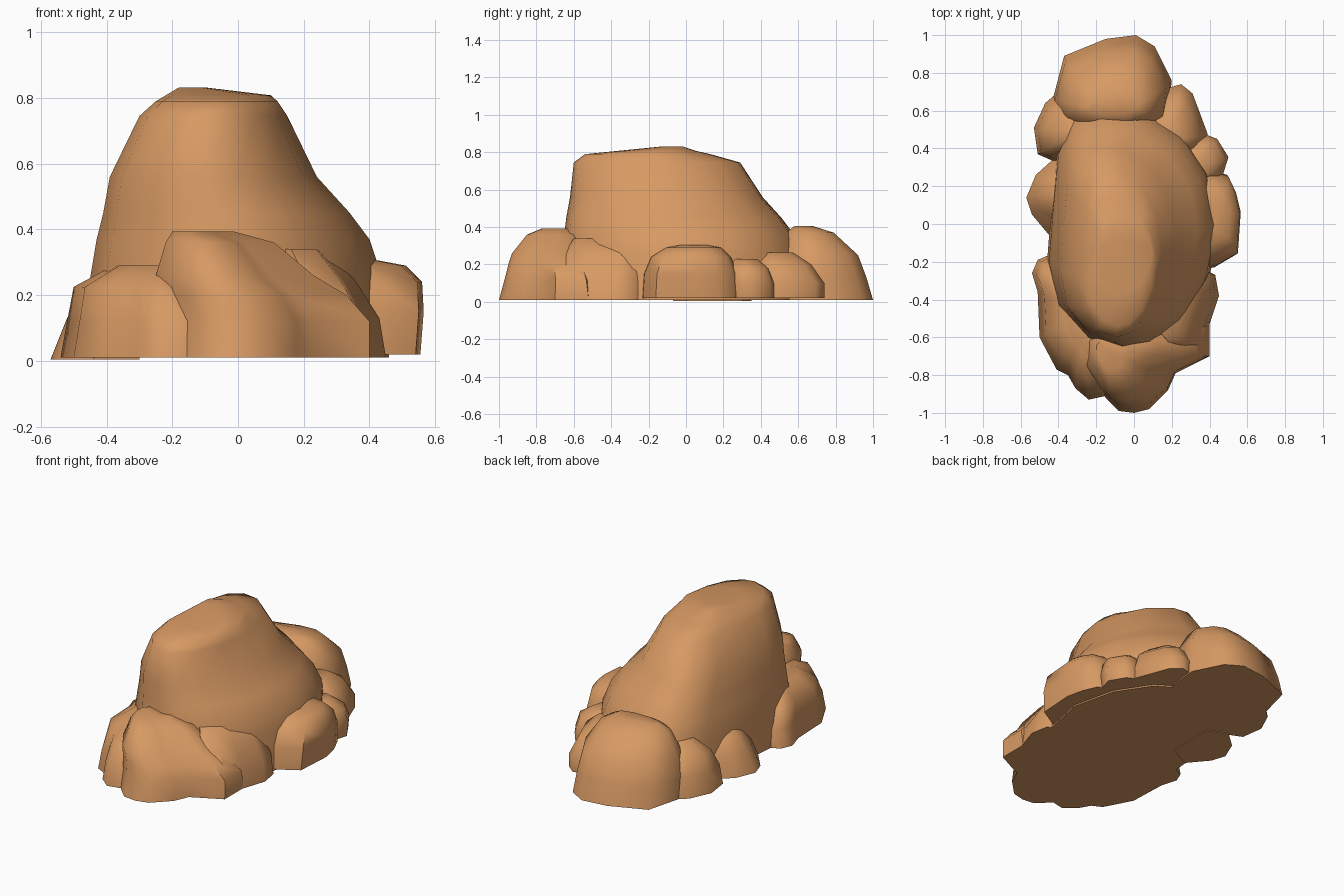
import bpy, bmesh, math

stone = bpy.data.materials.new("warm sandstone")
stone.diffuse_color = (0.68, 0.32, 0.125, 1)


def rock(name, outline, layers):
    """Loft a plan outline through layers of (z, x min, x max, y min, y max)."""
    xs, ys = [p[0] for p in outline], [p[1] for p in outline]
    ax, ay = min(xs), min(ys)
    w, d = max(xs) - ax, max(ys) - ay
    bm = bmesh.new()
    rings = []
    for z, x0, x1, y0, y1 in layers:
        rings.append([bm.verts.new((x0 + (x - ax) / w * (x1 - x0),
                                    y0 + (y - ay) / d * (y1 - y0), z)) for x, y in outline])
    n = len(outline)
    for lo, hi in zip(rings, rings[1:]):
        for i in range(n):
            j = (i + 1) % n
            bm.faces.new((lo[i], lo[j], hi[j], hi[i]))
    bm.faces.new(rings[0][::-1])
    bm.faces.new(rings[-1])
    bmesh.ops.recalc_face_normals(bm, faces=bm.faces)
    me = bpy.data.meshes.new(name)
    bm.to_mesh(me)
    bm.free()
    me.materials.append(stone)
    ob = bpy.data.objects.new(name, me)
    bpy.context.collection.objects.link(ob)
    bpy.ops.object.select_all(action='DESELECT')
    ob.select_set(True)
    bpy.context.view_layer.objects.active = ob
    bpy.ops.object.shade_smooth_by_angle(angle=math.radians(55))


# Tall central boulder
rock("main_boulder",
     [(-.32, .53), (-.40, .35), (-.43, .05), (-.45, -.2), (-.40, -.42), (-.24, -.59),
      (-.05, -.65), (.1, -.62), (.26, -.5), (.38, -.28), (.44, 0), (.38, .25),
      (.25, .44), (.02, .58), (-.18, .6)],
     [(.01, -.46, .46, -.68, .66), (.25, -.45, .44, -.67, .63), (.37, -.43, .40, -.65, .57),
      (.45, -.41, .34, -.64, .51), (.56, -.39, .24, -.62, .41), (.745, -.30, .15, -.60, .29),
      (.79, -.25, .12, -.54, .13), (.808, -.22, .10, -.36, .05), (.832, -.18, -.10, -.12, -.02)])

# Front boulder and the low shoulder on its right
rock("front_boulder",
     [(.40, -.52), (.40, -.70), (.22, -.79), (.18, -.88), (.08, -.98), (0, -1), (-.08, -.99),
      (-.15, -.92), (-.25, -.76), (-.24, -.58), (-.1, -.45), (.2, -.45)],
     [(.01, -.25, .40, -1, -.45), (.12, -.25, .40, -.97, -.47), (.2, -.25, .33, -.95, -.5),
      (.26, -.25, .23, -.93, -.52), (.36, -.22, .11, -.85, -.56), (.393, -.20, -.01, -.77, -.6)])
rock("right_front_shoulder",
     [(.43, -.27), (.45, -.38), (.40, -.53), (.39, -.68), (.25, -.72), (.1, -.6), (.1, -.3), (.3, -.2)],
     [(.01, .1, .45, -.72, -.2), (.13, .1, .43, -.70, -.2), (.24, .1, .36, -.66, -.2),
      (.34, .08, .27, -.6, -.2)])

# Long ledge on the front left
rock("left_front_ledge",
     [(-.15, -.91), (-.24, -.93), (-.31, -.87), (-.35, -.80), (-.41, -.77), (-.5, -.6),
      (-.51, -.36), (-.54, -.26), (-.51, -.19), (-.44, -.16), (-.25, -.3), (-.12, -.6)],
     [(.01, -.54, -.12, -.93, -.16), (.12, -.52, -.12, -.91, -.17), (.225, -.50, -.14, -.83, -.22),
      (.29, -.38, -.18, -.70, -.36)])

# Back boulder
rock("back_boulder",
     [(-.43, .66), (-.37, .89), (-.15, .98), (.01, 1), (.11, .94), (.2, .76), (.18, .56),
      (0, .45), (-.25, .45), (-.4, .55)],
     [(.01, -.43, .20, .45, 1), (.13, -.42, .19, .46, .965), (.25, -.39, .17, .48, .92),
      (.37, -.32, .10, .53, .79), (.405, -.24, .03, .58, .68)])

# Small rocks along the right side, back to front
rock("right_back_rock",
     [(.18, .73), (.25, .75), (.31, .70), (.39, .48), (.34, .38), (.15, .35), (.05, .5), (.08, .66)],
     [(.02, .05, .39, .35, .74), (.1, .05, .39, .35, .74), (.2, .06, .35, .36, .67),
      (.265, .1, .27, .4, .57)])
rock("right_middle_rock",
     [(.39, .48), (.44, .46), (.50, .36), (.47, .26), (.4, .2), (.25, .22), (.22, .35), (.28, .46)],
     [(.02, .22, .49, .2, .47), (.1, .22, .50, .2, .47), (.18, .23, .48, .21, .44),
      (.23, .25, .40, .24, .38)])
rock("right_boulder",
     [(.5, .27), (.54, .18), (.565, .07), (.55, -.16), (.43, -.23), (.25, -.25), (.2, 0), (.25, .26), (.4, .3)],
     [(.02, .2, .555, -.25, .29), (.15, .2, .565, -.24, .28), (.24, .2, .56, -.2, .24),
      (.29, .2, .51, -.12, .19), (.305, .2, .43, -.06, .12)])

# Small rocks on the left side
rock("left_middle_rock",
     [(-.42, .35), (-.52, .26), (-.57, .14), (-.54, .05), (-.44, -.07), (-.3, 0), (-.3, .3)],
     [(.005, -.57, -.3, -.07, .35), (.13, -.52, -.3, -.03, .33), (.2, -.47, -.3, .02, .28),
      (.25, -.40, -.3, .08, .22)])
rock("left_back_rock",
     [(-.42, .33), (-.51, .37), (-.53, .51), (-.47, .64), (-.40, .70), (-.25, .62), (-.25, .4)],
     [(.01, -.53, -.25, .33, .70), (.13, -.51, -.25, .34, .68), (.22, -.47, -.25, .38, .63),
      (.28, -.38, -.25, .43, .57)])
